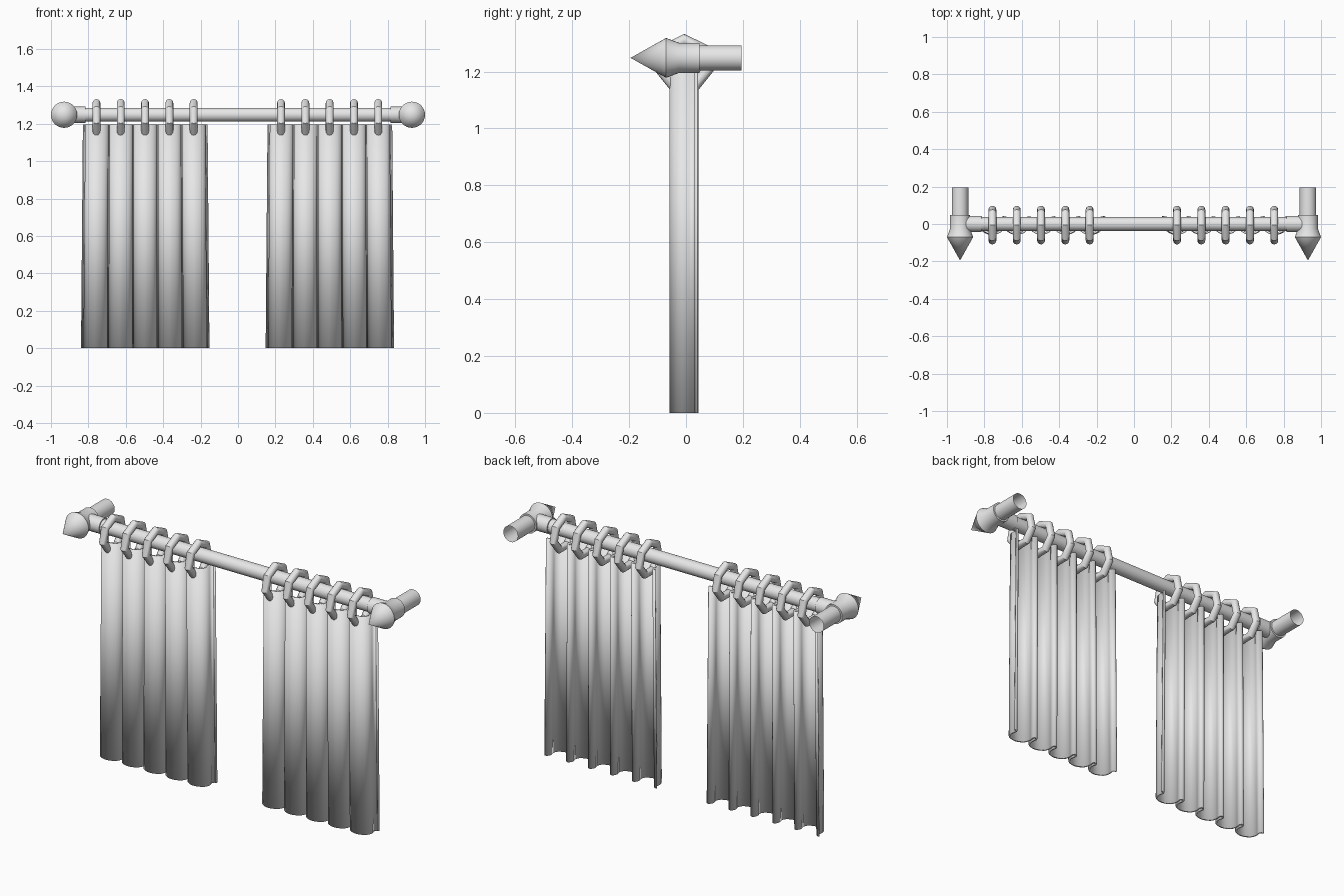
import bpy, bmesh, math
from mathutils import Matrix, Vector

cube = bpy.data.objects.get("Cube")
if cube:
    bpy.data.objects.remove(cube, do_unlink=True)

GREY = (0.8, 0.8, 0.8, 1.0)
grey = bpy.data.materials.new("plain_grey")
grey.use_nodes = True
grey.diffuse_color = GREY
grey.node_tree.nodes["Principled BSDF"].inputs["Base Color"].default_value = GREY

ROD_Z = 1.248
COPY_SHIFT = 0.987      # distance between the two curtains


def finish(name, bm, angle=35):
    """Turn a bmesh into a smooth shaded object with sharp creases."""
    bmesh.ops.recalc_face_normals(bm, faces=bm.faces)
    mesh = bpy.data.meshes.new(name)
    bm.to_mesh(mesh)
    bm.free()
    mesh.materials.append(grey)
    obj = bpy.data.objects.new(name, mesh)
    bpy.context.collection.objects.link(obj)
    bpy.ops.object.select_all(action="DESELECT")
    obj.select_set(True)
    bpy.context.view_layer.objects.active = obj
    bpy.ops.object.shade_smooth_by_angle(angle=math.radians(angle))
    return obj


def lathe_y(bm, profile, centre, sides=32):
    """Revolve (radius, y) points about a line parallel to y."""
    rings = []
    for r, y in profile:
        ring = []
        for k in range(sides):
            a = math.tau * k / sides
            ring.append(bm.verts.new(Vector((r * math.cos(a), y, r * math.sin(a))) + centre))
        rings.append(ring)
    for a, b in zip(rings, rings[1:]):
        for k in range(sides):
            n = (k + 1) % sides
            bm.faces.new((a[k], a[n], b[n], b[k]))
    bmesh.ops.remove_doubles(bm, verts=bm.verts, dist=1e-5)


def rod_part(name, radius, x0, x1):
    bm = bmesh.new()
    place = Matrix.Translation(((x0 + x1) / 2, 0, ROD_Z)) @ Matrix.Rotation(math.pi / 2, 4, "Y")
    bmesh.ops.create_cone(bm, cap_ends=True, segments=24, radius1=radius, radius2=radius,
                          depth=x1 - x0, matrix=place)
    return finish(name, bm)


# Rod, and at each end a collar and a wall bracket with a pointed finial
rod_part("curtain_rod", 0.037, -0.9, 0.9)
BRACKET = [(0, -0.195), (0.07, -0.07), (0.053, -0.025), (0.053, 0.047),
           (0.044, 0.047), (0.044, 0.195)]
for side, s in (("left", 1), ("right", -1)):
    rod_part(side + "_collar", 0.043, *sorted((s * 0.815, s * 0.93)))
    bm = bmesh.new()
    lathe_y(bm, BRACKET, Vector((s * 0.93, 0, ROD_Z)))
    finish(side + "_bracket", bm)


# Seven sided rings with a round section
def ring(name, x, major=0.085, minor=0.021, sides=7, section=12):
    bm = bmesh.new()
    loops = []
    for i in range(sides):
        a = math.tau * i / sides
        loop = []
        for j in range(section):
            b = math.tau * j / section
            r = major + minor * math.cos(b)
            loop.append(bm.verts.new((x + minor * math.sin(b),
                                      -0.006 + r * math.sin(a), 1.226 + r * math.cos(a))))
        loops.append(loop)
    for i in range(sides):
        p, q = loops[i], loops[(i + 1) % sides]
        for j in range(section):
            n = (j + 1) % section
            bm.faces.new((p[j], p[n], q[n], q[j]))
    finish(name, bm)


# Pleated cloth: one pleat outline repeated, smoothed, and flared to the hem
PLEAT = [(0, 0.038), (0.012, 0.026), (0.009, 0), (0.02, -0.034), (0.062, -0.053),
         (0.106, -0.04), (0.123, -0.012), (0.118, 0.02)]
PLEATS, PITCH, HALF = 5, 0.13, 0.325


def smooth_path(points, steps=3):
    """Catmull-Rom curve through the points."""
    p = [Vector(q) for q in points]
    p = [2 * p[0] - p[1]] + p + [2 * p[-1] - p[-2]]
    path = []
    for a, b, c, d in zip(p, p[1:], p[2:], p[3:]):
        for k in range(steps):
            t = k / steps
            path.append(0.5 * (2 * b + (c - a) * t + (2 * a - 5 * b + 4 * c - d) * t ** 2
                               + (3 * b - a - 3 * c + d) * t ** 3))
    return path + [p[-2]]


def curtain(name, centre):
    outline = [(-HALF - 0.006, 0.036)]
    for i in range(PLEATS):
        outline += [(x + i * PITCH - HALF, y) for x, y in PLEAT]
    outline += [(HALF, 0.037), (HALF + 0.008, 0.034)]
    path = smooth_path(outline)
    bm = bmesh.new()
    rows = [[bm.verts.new((centre + p.x * flare, p.y, z)) for p in path]
            for z, flare in ((0, 1.025), (1.195, 0.995))]
    for k in range(len(path) - 1):
        bm.faces.new((rows[0][k], rows[0][k + 1], rows[1][k + 1], rows[1][k]))
    obj = finish(name, bm, 60)
    solid = obj.modifiers.new("thickness", "SOLIDIFY")
    solid.thickness = 0.011
    solid.offset = 0


for side, shift in (("right", 0), ("left", COPY_SHIFT)):
    curtain(side + "_curtain", -0.497 + shift)
    for i in range(PLEATS):
        ring(f"{side}_ring_{i + 1}", -0.757 + shift + i * PITCH)
